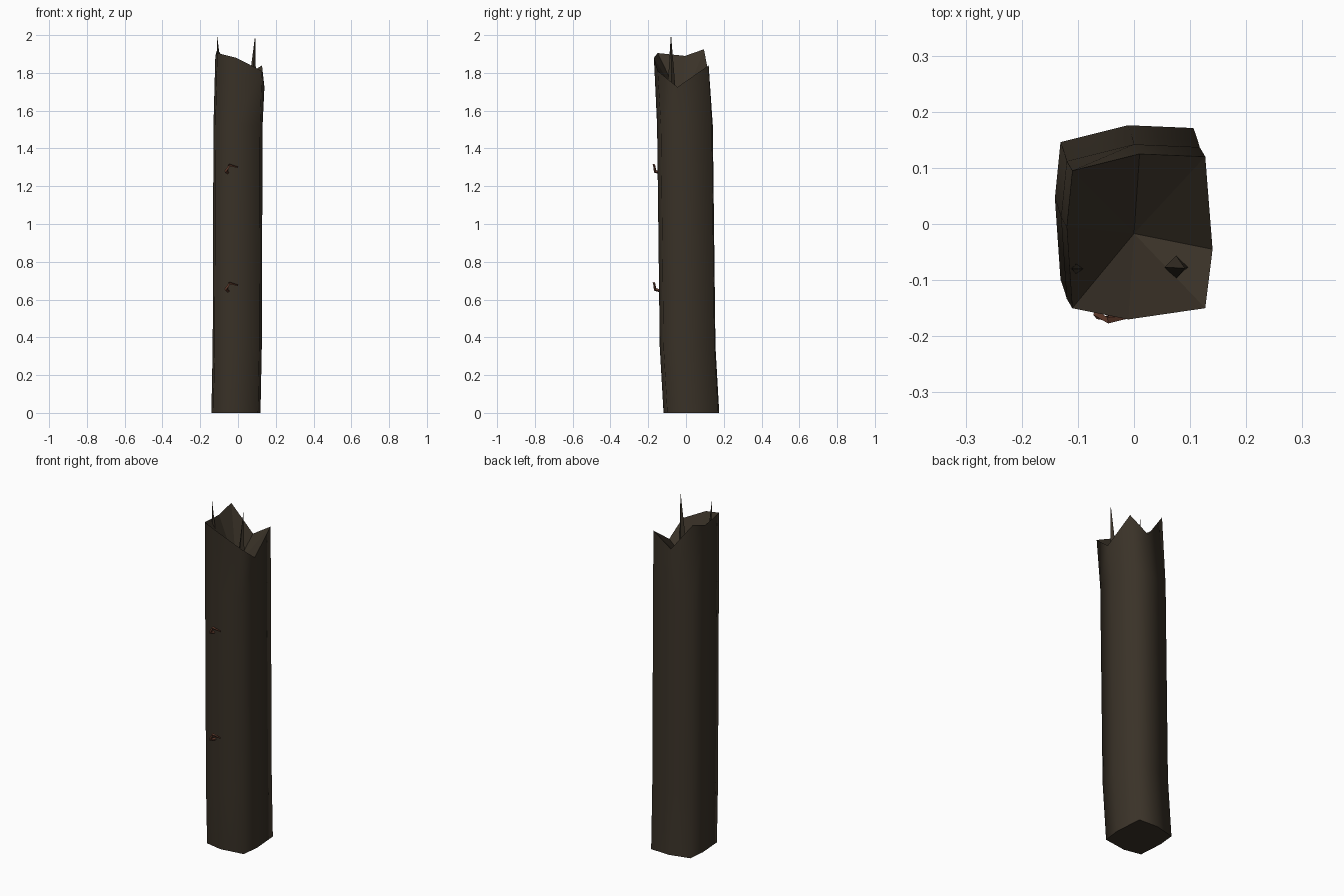
import bpy, bmesh
from mathutils import Vector

cube = bpy.data.objects.get("Cube")
if cube:
    bpy.data.objects.remove(cube)


def material(name, rgb):
    m = bpy.data.materials.new(name)
    m.use_nodes = True
    m.diffuse_color = (*rgb, 1)
    m.node_tree.nodes["Principled BSDF"].inputs["Base Color"].default_value = (*rgb, 1)
    m.node_tree.nodes["Principled BSDF"].inputs["Roughness"].default_value = 0.9
    return m


WOOD = material("dark wood", (0.042, 0.032, 0.021))
RUST = material("rusty iron", (0.12, 0.045, 0.026))


def finish(bm, name, mat):
    bmesh.ops.recalc_face_normals(bm, faces=bm.faces)
    me = bpy.data.meshes.new(name)
    bm.to_mesh(me)
    bm.free()
    me.materials.append(mat)
    ob = bpy.data.objects.new(name, me)
    bpy.context.collection.objects.link(ob)
    return ob


# Post: eight-sided outline, lofted along a leaning path to a jagged break
outline = [(-0.11, -0.15), (-0.01, -0.17), (0.127, -0.15), (0.14, -0.045),
           (0.127, 0.12), (0.01, 0.125), (-0.11, 0.095), (-0.12, -0.005)]
break_heights = [1.905, 1.88, 1.81, 1.725, 1.84, 1.765, 1.925, 1.89]
lean = [(-0.021, 0.051, 0), (-0.014, 0.031, 0.35), (-0.01, 0.017, 1.52)]

bm = bmesh.new()
rings = [[bm.verts.new((x + dx, y + dy, z)) for x, y in outline] for dx, dy, z in lean]
rings.append([bm.verts.new((x, y, z)) for (x, y), z in zip(outline, break_heights)])
n = len(outline)
for low, high in zip(rings, rings[1:]):
    for i in range(n):
        j = (i + 1) % n
        bm.faces.new((low[i], low[j], high[j], high[i])).smooth = True
bm.faces.new(rings[0])

# Splintered hollow falling to the heart of the post
heart = bm.verts.new((0, -0.017, 1.63))
for i in range(n):
    bm.faces.new((rings[-1][i], rings[-1][(i + 1) % n], heart))
for ring in (rings[0], rings[-1]):
    for i in range(n):
        bm.edges.get((ring[i], ring[(i + 1) % n])).smooth = False
finish(bm, "post", WOOD)


# Splinters: thin four-sided spikes standing in the break
def splinter(name, base, tip, radius):
    bm = bmesh.new()
    b = Vector(base)
    corners = [bm.verts.new(b + Vector(d) * radius)
               for d in ((-1, 0, 0), (0, -1, 0), (1, 0, 0), (0, 1, 0))]
    point = bm.verts.new(tip)
    bm.faces.new(corners)
    for i in range(4):
        bm.faces.new((corners[i], corners[(i + 1) % 4], point))
    finish(bm, name, WOOD)


splinter("left_splinter", (0.075, -0.077, 1.72), (0.091, -0.079, 2.0), 0.021)
splinter("right_splinter", (-0.099, -0.08, 1.8), (-0.111, -0.08, 2.0), 0.014)


# Bent nails: a tapering tube through a few points
def nail(name, height):
    path = [(-0.05, -0.13, -0.02), (-0.064, -0.163, -0.012),
            (-0.045, -0.17, 0.022), (0.0, -0.163, 0.01)]
    sizes = [0.009, 0.009, 0.008, 0.003]
    pts = [Vector(p) + Vector((0, 0, height)) for p in path]
    bm = bmesh.new()
    loops = []
    for i, p in enumerate(pts):
        t = (pts[min(i + 1, 3)] - pts[max(i - 1, 0)]).normalized()
        u = t.cross(Vector((0.3, 0.4, 1))).normalized()
        v = t.cross(u)
        loops.append([bm.verts.new(p + d * sizes[i]) for d in (u, v, -u, -v)])
    for a, b in zip(loops, loops[1:]):
        for i in range(4):
            j = (i + 1) % 4
            bm.faces.new((a[i], a[j], b[j], b[i]))
    bm.faces.new(loops[0])
    bm.faces.new(loops[-1])
    finish(bm, name, RUST)


nail("upper_nail", 1.29)
nail("lower_nail", 0.665)
